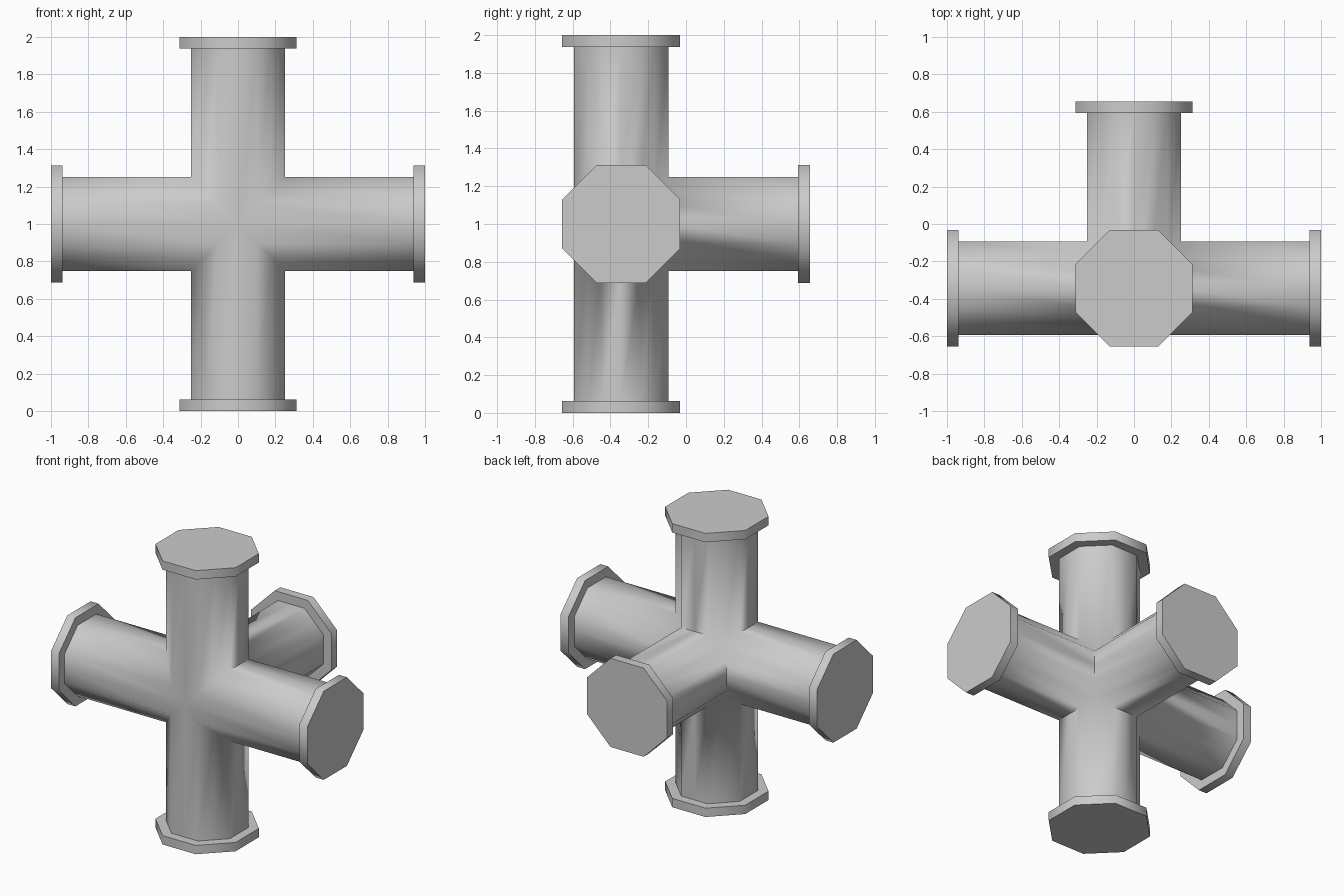
import bpy, bmesh, math
from mathutils import Vector

if "Cube" in bpy.data.objects:
    bpy.data.objects.remove(bpy.data.objects["Cube"])

CENTRE = Vector((0, -0.34375, 1))
PIPE_R, FLANGE_R, FLANGE_T = 0.25, 0.3125, 0.0625   # radii measured to the flats
ARMS = {
    "right": Vector((1, 0, 0)), "left": Vector((-1, 0, 0)),
    "top": Vector((0, 0, 1)), "bottom": Vector((0, 0, -1)),
    "back": Vector((0, 1, 0)),
}


def octagon(d, r, mids=False):
    """Octagon around axis d with flats facing the main axes."""
    u = Vector((d.y, d.z, d.x))
    v = d.cross(u)
    pts = []
    for k in range(8):
        a = math.radians(22.5 + 45 * k)
        R = r / math.cos(math.radians(22.5))
        pts.append((u * math.cos(a) + v * math.sin(a)) * R)
    if mids:
        pts = [q for i, p in enumerate(pts)
               for q in (p, (p + pts[(i + 1) % 8]) / 2)]
    return pts


def bridge(bm, a, b):
    n = len(a)
    for i in range(n):
        j = (i + 1) % n
        bm.faces.new((a[i], a[j], b[j], b[i]))


def finish(bm, name):
    mesh = bpy.data.meshes.new(name)
    bm.to_mesh(mesh)
    bm.free()
    obj = bpy.data.objects.new(name, mesh)
    obj.location = CENTRE
    bpy.context.collection.objects.link(obj)
    bpy.ops.object.select_all(action='DESELECT')
    obj.select_set(True)
    bpy.context.view_layer.objects.active = obj
    bpy.ops.object.shade_smooth_by_angle(angle=math.radians(75))


# Pipe body: five octagonal arms mitred into each other at the centre
bm = bmesh.new()
for d in ARMS.values():
    inner, outer = [], []
    for p in octagon(d, PIPE_R, mids=True):
        start = max(p.dot(e) for e in ARMS.values() if abs(d.dot(e)) < 0.5)
        inner.append(bm.verts.new(p + d * start))
        outer.append(bm.verts.new(p + d * (1 - FLANGE_T)))
    bridge(bm, inner, outer)
bmesh.ops.remove_doubles(bm, verts=bm.verts, dist=0.0005)
finish(bm, "pipe_body")

# Octagonal end flanges with closed caps
for name, d in ARMS.items():
    bm = bmesh.new()
    ring = octagon(d, FLANGE_R)
    near = [bm.verts.new(p + d * (1 - FLANGE_T)) for p in ring]
    far = [bm.verts.new(p + d) for p in ring]
    bridge(bm, near, far)
    bm.faces.new(far)
    bm.faces.new(near[::-1])
    finish(bm, name + "_flange")
